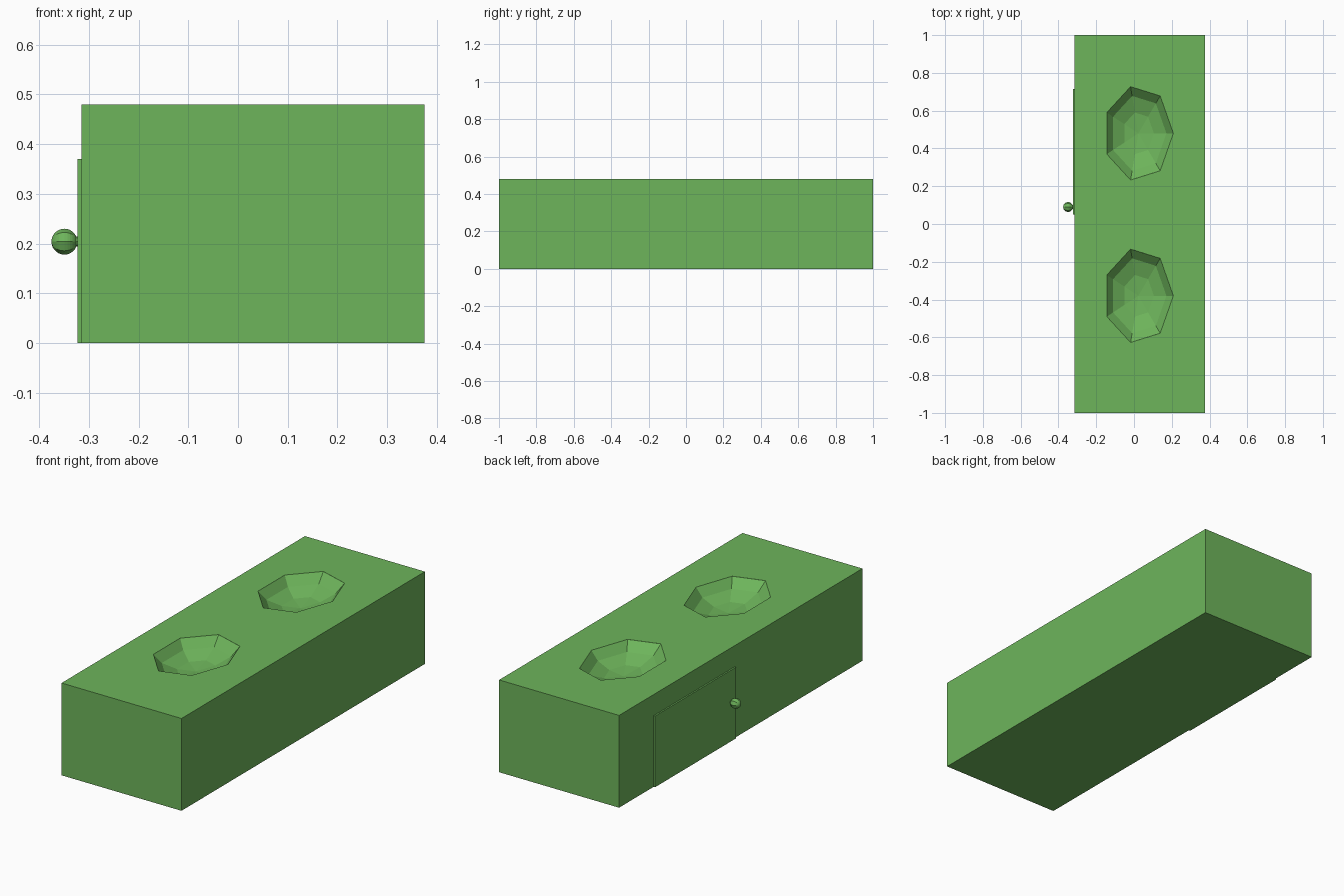
import bpy
import bmesh
from math import sin, cos, pi
from mathutils import Matrix, Vector

cube = bpy.data.objects.get("Cube")
if cube:
    bpy.data.objects.remove(cube, do_unlink=True)

green = bpy.data.materials.new("leaf green")
green.use_nodes = True
colour = (0.155, 0.46, 0.105, 1)
green.diffuse_color = colour
green.node_tree.nodes["Principled BSDF"].inputs["Base Color"].default_value = colour


def finish(name, bm):
    bmesh.ops.recalc_face_normals(bm, faces=bm.faces)
    mesh = bpy.data.meshes.new(name)
    bm.to_mesh(mesh)
    bm.free()
    mesh.materials.append(green)
    obj = bpy.data.objects.new(name, mesh)
    bpy.context.collection.objects.link(obj)
    return obj


def box(name, low, high):
    low, high = Vector(low), Vector(high)
    bm = bmesh.new()
    bmesh.ops.create_cube(bm, size=1)
    bmesh.ops.scale(bm, vec=high - low, verts=bm.verts)
    bmesh.ops.translate(bm, vec=(low + high) / 2, verts=bm.verts)
    return finish(name, bm)


def lathe(name, profile, sides, matrix):
    """Turn (radius, height) points around z; a zero radius closes to a point."""
    bm = bmesh.new()
    rings = []
    for r, z in profile:
        count = sides if r > 0 else 1
        rings.append([bm.verts.new((r * cos(2 * pi * i / sides), r * sin(2 * pi * i / sides), z))
                      for i in range(count)])
    for a, b in zip(rings, rings[1:]):
        for i in range(sides):
            j = (i + 1) % sides
            corners = [a[i % len(a)], a[j % len(a)], b[j % len(b)], b[i % len(b)]]
            bm.faces.new(list(dict.fromkeys(corners)))
    for ring in (rings[0], rings[-1]):
        if len(ring) > 1:
            bm.faces.new(ring)
    bmesh.ops.transform(bm, matrix=matrix, verts=bm.verts)
    return finish(name, bm)


# Long block
TOP = 0.48
body = box("body", (-0.315, -1, 0), (0.375, 1, TOP))

# Two faceted oval basins sunk into the top
sphere = [(sin(pi * k / 7), -cos(pi * k / 7)) for k in range(4)]
basin = [(0, -1)] + sphere[1:] + [(1.02, 0.3)]
for y in (-0.38, 0.48):
    place = Matrix.Translation((0.023, y, TOP + 0.024)) @ Matrix.Diagonal((0.19, 0.26, 0.11, 1))
    cutter = lathe("basin_cutter", basin, 7, place)
    cutter.hide_render = True
    cut = body.modifiers.new("basin", "BOOLEAN")
    cut.operation = "DIFFERENCE"
    cut.solver = "EXACT"
    cut.object = cutter
    bpy.context.view_layer.objects.active = body
    bpy.ops.object.modifier_apply(modifier=cut.name)
    bpy.data.objects.remove(cutter, do_unlink=True)

# Thin door on the side
box("door", (-0.323, 0.05, 0), (-0.315, 0.715, 0.37))

# Round door knob on a short neck, turned to point out of the door
R = 0.026
knob = [(0.01, 0), (0.01, 0.006)]
knob += [(R * sin(a), 0.028 - R * cos(a)) for a in (pi * k / 14 for k in range(2, 14))]
knob += [(0, 0.028 + R)]
turn = Matrix.Translation((-0.321, 0.09, 0.204)) @ Matrix.Rotation(-pi / 2, 4, "Y")
lathe("door_knob", knob, 8, turn)
